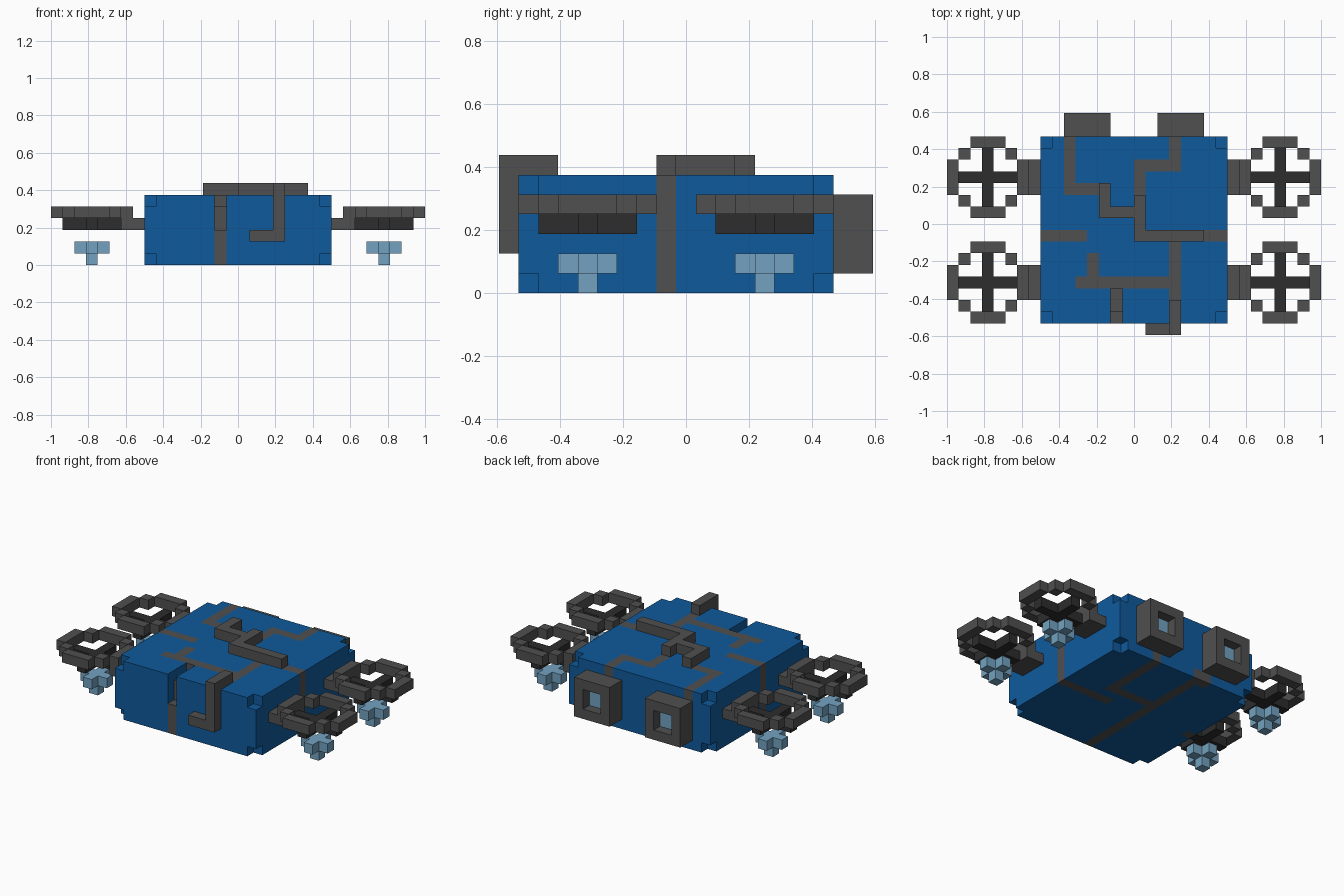
import bpy, bmesh

cube = bpy.data.objects.get("Cube")
if cube:
    bpy.data.objects.remove(cube, do_unlink=True)

U = 1 / 16                      # size of one block
ORIGIN = (-1.0, -0.59375, 0.0)  # world position of block corner (0, 0, 0)


def material(name, rgb):
    m = bpy.data.materials.new(name)
    m.use_nodes = True
    m.diffuse_color = (*rgb, 1)
    bsdf = next(n for n in m.node_tree.nodes if n.type == 'BSDF_PRINCIPLED')
    bsdf.inputs["Base Color"].default_value = (*rgb, 1)
    bsdf.inputs["Roughness"].default_value = 0.8
    return m


BLUE = material("hull blue", (0.0048, 0.102, 0.333))
GREY = material("pipe grey", (0.08, 0.08, 0.08))
DARK = material("rotor dark grey", (0.026, 0.026, 0.026))
LIGHT = material("glow light blue", (0.171, 0.361, 0.527))

# Outward direction and face corners of a unit block
SIDES = [((1, 0, 0), [(1, 0, 0), (1, 1, 0), (1, 1, 1), (1, 0, 1)]),
         ((-1, 0, 0), [(0, 0, 0), (0, 0, 1), (0, 1, 1), (0, 1, 0)]),
         ((0, 1, 0), [(0, 1, 0), (0, 1, 1), (1, 1, 1), (1, 1, 0)]),
         ((0, -1, 0), [(0, 0, 0), (1, 0, 0), (1, 0, 1), (0, 0, 1)]),
         ((0, 0, 1), [(0, 0, 1), (1, 0, 1), (1, 1, 1), (0, 1, 1)]),
         ((0, 0, -1), [(0, 0, 0), (0, 1, 0), (1, 1, 0), (1, 0, 0)])]


def build(name, steps, flip=False):
    """Paint boxes (material, x0, x1, y0, y1, z0, z1) of blocks; None carves."""
    cells = {}
    for mat, x0, x1, y0, y1, z0, z1 in steps:
        if flip:
            x0, x1 = 32 - x1, 32 - x0
        for x in range(x0, x1):
            for y in range(y0, y1):
                for z in range(z0, z1):
                    if mat is None:
                        cells.pop((x, y, z), None)
                    else:
                        cells[x, y, z] = mat
    mats = list(dict.fromkeys(cells.values()))
    bm, verts = bmesh.new(), {}

    def vert(p):
        if p not in verts:
            verts[p] = bm.verts.new([o + c * U for o, c in zip(ORIGIN, p)])
        return verts[p]

    for c, mat in cells.items():
        for d, corners in SIDES:
            if tuple(a + b for a, b in zip(c, d)) not in cells:
                f = bm.faces.new([vert(tuple(a + b for a, b in zip(c, k)))
                                  for k in corners])
                f.material_index = mats.index(mat)
    # Join flat neighbouring faces of one colour
    bmesh.ops.dissolve_limit(bm, angle_limit=0.01, verts=bm.verts[:],
                             edges=bm.edges[:], delimit={'MATERIAL'})
    mesh = bpy.data.meshes.new(name)
    bm.to_mesh(mesh)
    bm.free()
    for m in mats:
        mesh.materials.append(m)
    obj = bpy.data.objects.new(name, mesh)
    bpy.context.collection.objects.link(obj)
    return obj


# Hull with inlaid channels
hull = [(BLUE, 8, 24, 1, 17, 0, 6)]
for x0, x1, y0, y1 in [
        (10, 11, 12, 17), (10, 14, 12, 13),             # rear channel, -x side
        (16, 17, 12, 15), (16, 20, 14, 15), (19, 20, 14, 17),  # rear, +x side
        (8, 12, 8, 9), (20, 24, 8, 9),                  # channels to the sides
        (12, 13, 5, 7), (11, 20, 4, 5), (19, 20, 3, 8)]:  # front channels
    hull.append((GREY, x0, x1, y0, y1, 5, 6))
for x in (8, 23):                                       # side bands
    hull.append((GREY, x, x + 1, 8, 9, 0, 6))
for x0, x1, y0, y1 in [(18, 24, 8, 9), (14, 15, 1, 17), (14, 20, 10, 11),
                       (19, 20, 10, 17), (13, 15, 16, 17)]:  # underside
    hull.append((GREY, x0, x1, y0, y1, 0, 1))
hull += [(GREY, 14, 15, 1, 2, 0, 3),                    # front band
         (GREY, 14, 15, 2, 3, 3, 5), (GREY, 14, 15, 2, 4, 4, 5),
         (None, 14, 15, 1, 2, 3, 6), (None, 14, 15, 1, 4, 5, 6)]  # slot
for x in (8, 23):                                       # notched corners
    for y in (1, 16):
        for z in (0, 5):
            hull.append((None, x, x + 1, y, y + 1, z, z + 1))
build("hull", hull)

# Raised pipes
build("top_pipe", [(GREY, 13, 14, 10, 13, 6, 7), (GREY, 13, 17, 10, 11, 6, 7),
                   (GREY, 16, 17, 8, 12, 6, 7), (GREY, 16, 22, 8, 9, 6, 7)])
build("front_pipe", [(GREY, 17, 20, 0, 1, 2, 3), (GREY, 19, 20, 0, 1, 2, 7),
                     (GREY, 19, 20, 0, 3, 6, 7)])

for flip, side in ((False, "left"), (True, "right")):
    # Rear thruster with a recessed glowing core
    build(f"thruster_{side}", [(GREY, 18, 22, 17, 19, 1, 5),
                               (None, 19, 21, 18, 19, 2, 4),
                               (LIGHT, 19, 21, 17, 18, 2, 4)], flip)
    for y, end in ((1, "front"), (10, "rear")):
        tag = f"{end}_{side}"
        # Rotor ring: four bars and four diagonal blocks
        ring = [(GREY, 25, 26, y + 2, y + 5, 4, 5), (GREY, 31, 32, y + 2, y + 5, 4, 5),
                (GREY, 27, 30, y, y + 1, 4, 5), (GREY, 27, 30, y + 6, y + 7, 4, 5)]
        ring += [(GREY, x, x + 1, y + j, y + j + 1, 4, 5)
                 for x in (26, 30) for j in (1, 5)]
        build(f"rotor_ring_{tag}", ring, flip)
        # Mount and blades under the ring
        build(f"rotor_mount_{tag}", [(GREY, 24, 26, y + 2, y + 5, 3, 4)], flip)
        build(f"rotor_blades_{tag}", [(DARK, 26, 31, y + 3, y + 4, 3, 4),
                                      (DARK, 28, 29, y + 1, y + 6, 3, 4)], flip)
        # Floating downdraft glow
        build(f"rotor_glow_{tag}", [(LIGHT, 27, 30, y + 3, y + 4, 1, 2),
                                    (LIGHT, 28, 29, y + 2, y + 5, 1, 2),
                                    (LIGHT, 28, 29, y + 3, y + 4, 0, 1)], flip)
